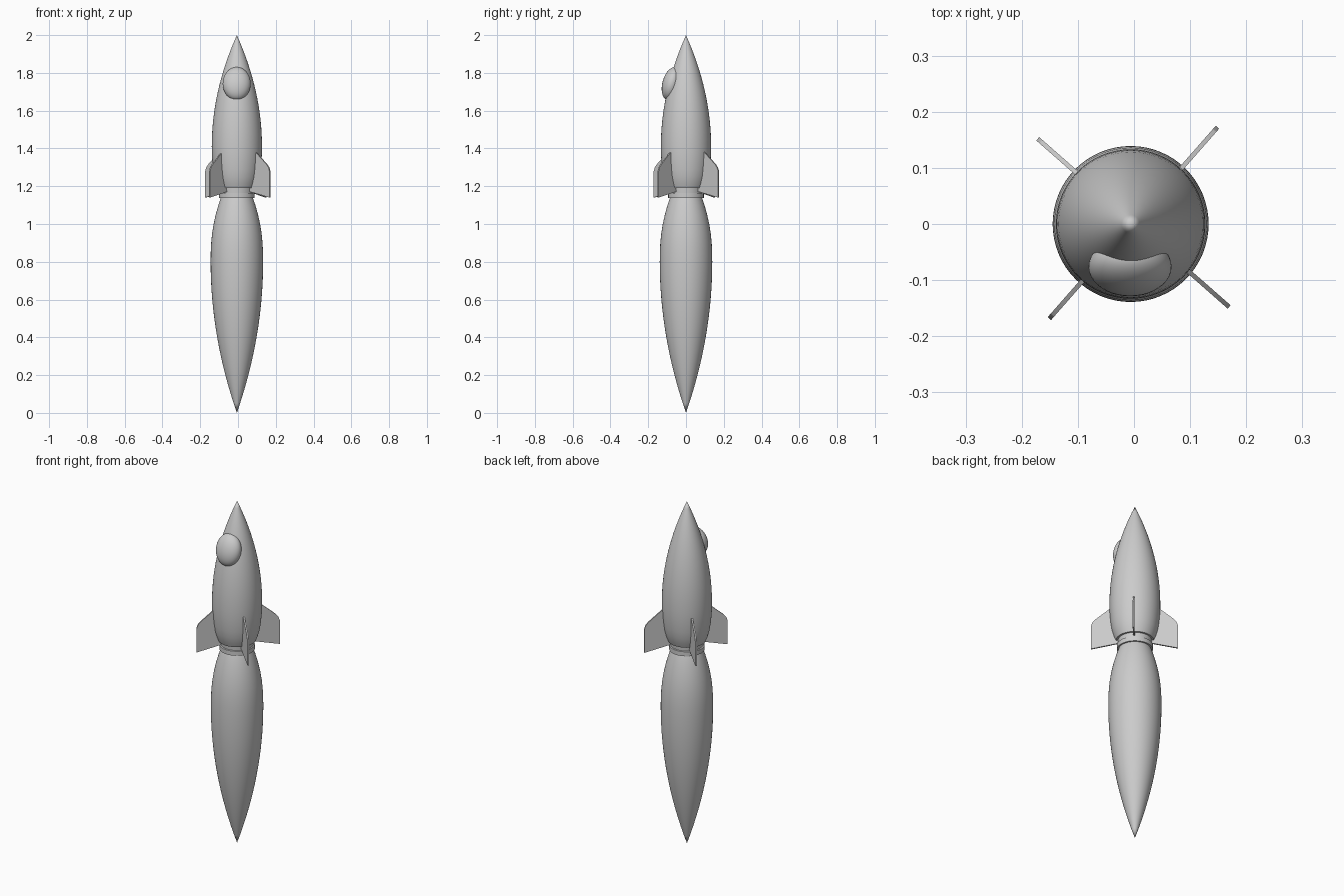
import bpy, bmesh
from math import sin, cos, pi, radians
from mathutils import Matrix, Vector

if "Cube" in bpy.data.objects:
    bpy.data.objects.remove(bpy.data.objects["Cube"])

CX = -0.006   # axis of the body


def finish(name, bm, angle=35):
    bmesh.ops.recalc_face_normals(bm, faces=bm.faces)
    me = bpy.data.meshes.new(name)
    bm.to_mesh(me)
    bm.free()
    ob = bpy.data.objects.new(name, me)
    bpy.context.collection.objects.link(ob)
    bpy.ops.object.select_all(action='DESELECT')
    ob.select_set(True)
    bpy.context.view_layer.objects.active = ob
    bpy.ops.object.shade_smooth_by_angle(angle=radians(angle))
    return ob


def lathe(name, profile, n=64):
    """Revolve (radius, z) points about the body axis; radius 0 is a pole."""
    bm = bmesh.new()
    rings = []
    for r, z in profile:
        count = 1 if r == 0 else n
        rings.append([bm.verts.new((CX + r * cos(2 * pi * i / n), r * sin(2 * pi * i / n), z))
                      for i in range(count)])
    for a, b in zip(rings, rings[1:]):
        for i in range(n):
            j = (i + 1) % n
            quad = [a[i % len(a)], a[j % len(a)], b[j % len(b)], b[i % len(b)]]
            bm.faces.new(list(dict.fromkeys(quad)))
    return finish(name, bm)


def taper(radius, z_wide, z_tip, steps=16):
    """Parabolic taper from the tip to the widest ring."""
    return [(radius * (1 - (1 - i / steps) ** 2), z_tip + (z_wide - z_tip) * i / steps)
            for i in range(steps + 1)]


# Rocket hull: pointed nose, rounded tail
lathe("hull", taper(0.133, 1.41, 2.0) +
      [(0.1325, 1.37), (0.130, 1.33), (0.126, 1.29), (0.120, 1.25),
       (0.110, 1.215), (0.100, 1.19), (0, 1.19)])

# Nozzle: short neck with a lip
lathe("nozzle", [(0, 1.195), (0.090, 1.195), (0.088, 1.165), (0.094, 1.163),
                 (0.094, 1.137), (0, 1.137)])

# Exhaust flame: teardrop pointing down
lathe("flame", taper(0.139, 0.80, 0.0) +
      [(0.1385, 0.85), (0.136, 0.90), (0.131, 0.95), (0.123, 1.00), (0.112, 1.05),
       (0.098, 1.10), (0.086, 1.135), (0.080, 1.15), (0, 1.15)])

# Canopy: tilted ellipsoid sunk into the nose
bm = bmesh.new()
bmesh.ops.create_uvsphere(bm, u_segments=40, v_segments=24, radius=1)
bm.transform(Matrix.Translation((CX - 0.001, -0.076, 1.743)) @ Matrix.Rotation(radians(-15), 4, 'X')
             @ Matrix.Diagonal((0.074, 0.049, 0.09, 1)))
finish("canopy", bm)

# Four fins, thin plates set radially
FIN = [(0.075, 1.38), (0.129, 1.38), (0.185, 1.333), (0.205, 1.316), (0.219, 1.300),
       (0.227, 1.278), (0.227, 1.14), (0.075, 1.174)]
for k in range(4):
    bm = bmesh.new()
    face = bm.faces.new([bm.verts.new((r, -0.004, z)) for r, z in FIN])
    ext = bmesh.ops.extrude_face_region(bm, geom=[face])
    bmesh.ops.translate(bm, vec=Vector((0, 0.008, 0)),
                        verts=[v for v in ext["geom"] if isinstance(v, bmesh.types.BMVert)])
    bm.transform(Matrix.Translation((-0.001, 0.002, 0)) @ Matrix.Rotation(radians(48.7 + 90 * k), 4, 'Z'))
    finish(f"fin_{k + 1}", bm, 20)
